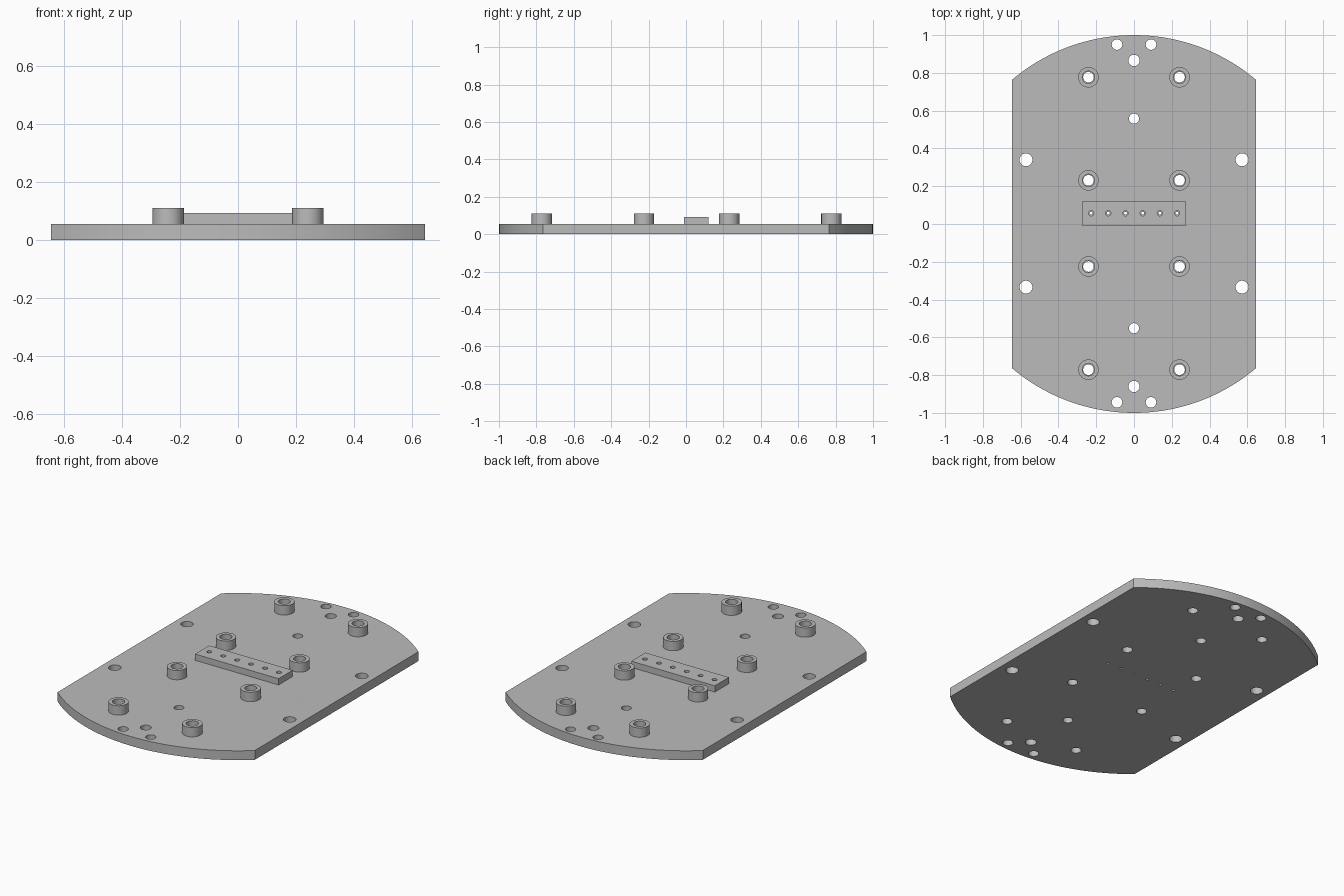
import bpy, bmesh
from math import pi, sin, cos, asin, radians

if "Cube" in bpy.data.objects:
    bpy.data.objects.remove(bpy.data.objects["Cube"], do_unlink=True)

grey = bpy.data.materials.new("mid grey")
grey.use_nodes = True
grey.diffuse_color = (0.5, 0.5, 0.5, 1)
grey.node_tree.nodes["Principled BSDF"].inputs["Base Color"].default_value = (0.5, 0.5, 0.5, 1)


def circle(x, y, r, n=40):
    return [(x + r * cos(2 * pi * i / n), y + r * sin(2 * pi * i / n)) for i in range(n)]


def slab(name, loops, bottom, top):
    """Extrude a filled outline; every loop after the first is a through hole."""
    curve = bpy.data.curves.new(name + "_profile", "CURVE")
    curve.dimensions = "2D"
    curve.fill_mode = "BOTH"
    curve.extrude = (top - bottom) / 2
    for loop in loops:
        spline = curve.splines.new("POLY")
        spline.points.add(len(loop) - 1)
        for point, (x, y) in zip(spline.points, loop):
            point.co = (x, y, 0, 1)
        spline.use_cyclic_u = True
    source = bpy.data.objects.new(name + "_source", curve)
    bpy.context.collection.objects.link(source)
    deps = bpy.context.evaluated_depsgraph_get()
    mesh = bpy.data.meshes.new_from_object(source.evaluated_get(deps))
    bpy.data.objects.remove(source, do_unlink=True)
    bpy.data.curves.remove(curve)

    # Weld caps to walls and orient the surface
    bm = bmesh.new()
    bm.from_mesh(mesh)
    bmesh.ops.remove_doubles(bm, verts=bm.verts, dist=0.0001)
    bmesh.ops.translate(bm, verts=bm.verts, vec=(0, 0, (bottom + top) / 2))
    bmesh.ops.recalc_face_normals(bm, faces=bm.faces)
    bm.to_mesh(mesh)
    bm.free()
    mesh.name = name
    mesh.materials.clear()
    mesh.materials.append(grey)
    obj = bpy.data.objects.new(name, mesh)
    bpy.context.collection.objects.link(obj)
    bpy.ops.object.select_all(action="DESELECT")
    obj.select_set(True)
    bpy.context.view_layer.objects.active = obj
    bpy.ops.object.shade_smooth_by_angle(angle=radians(30))
    return obj


PLATE_TOP = 0.055
HALF_WIDTH = 0.645
mid = 0.003  # hole pattern sits slightly behind centre

boss_spots = [(sx * 0.241, mid + sy * y) for sx in (-1, 1) for sy in (-1, 1)
              for y in (0.228, 0.774)]
pin_spots = [(-0.227 + 0.091 * i, 0.057) for i in range(6)]

# Base plate: unit disc trimmed by two straight sides, with all its holes
half_arc = asin(HALF_WIDTH)
steps = 48
back_arc = [(sin(a), cos(a)) for a in
            (half_arc * (1 - 2 * i / steps) for i in range(steps + 1))]
outline = back_arc + [(-x, -y) for x, y in back_arc]
holes = [circle(x, y, 0.028) for x, y in boss_spots]
holes += [circle(x, y, 0.008, 16) for x, y in pin_spots]
for sy in (-1, 1):
    holes += [circle(0, mid + sy * 0.555, 0.027), circle(0, mid + sy * 0.863, 0.03)]
    for sx in (-1, 1):
        holes += [circle(sx * 0.09, mid + sy * 0.947, 0.028),
                  circle(sx * 0.572, mid + sy * 0.337, 0.034)]
slab("base_plate", [outline] + holes, 0, PLATE_TOP)

# Mounting bosses, bored slightly wider than the plate holes
for i, (x, y) in enumerate(boss_spots):
    slab(f"boss_{i + 1}", [circle(x, y, 0.054), circle(x, y, 0.033)], PLATE_TOP, 0.11)

# Connector bar with its row of small sockets
bar = [(-0.273, -0.011), (0.273, -0.011), (0.273, 0.121), (-0.273, 0.121)]
slab("connector_bar", [bar] + [circle(x, y, 0.014, 20) for x, y in pin_spots],
     PLATE_TOP, 0.092)
